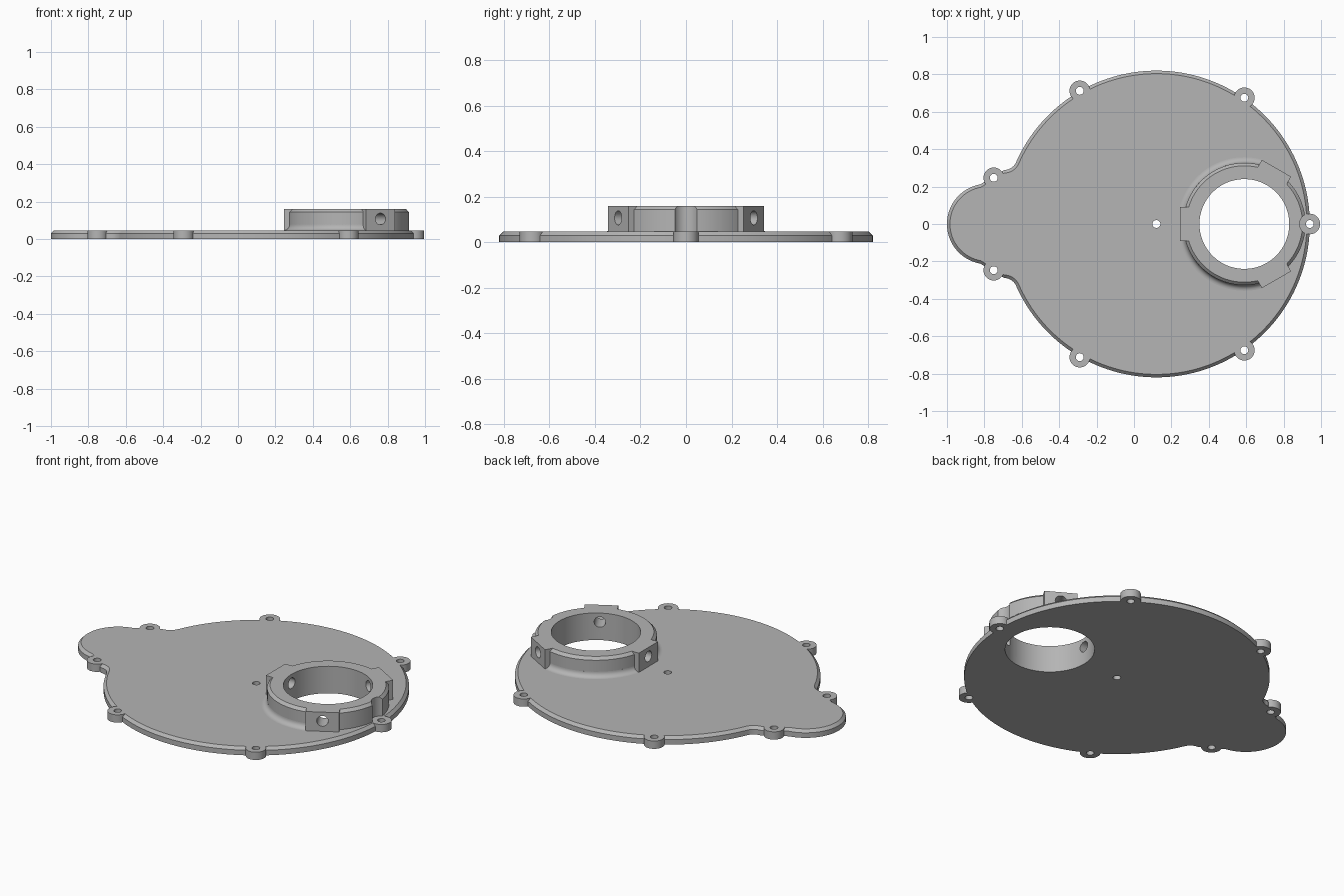
import bpy, bmesh
from math import sin, cos, pi, radians, atan2, hypot
from mathutils import Matrix, Vector

cube = bpy.data.objects.get("Cube")
if cube:
    bpy.data.objects.remove(cube, do_unlink=True)

# One grey material
grey = bpy.data.materials.new("plain grey")
grey.use_nodes = True
COLOR = (0.46, 0.46, 0.46, 1)
grey.diffuse_color = COLOR
grey.node_tree.nodes["Principled BSDF"].inputs["Base Color"].default_value = COLOR

THICK, TOP, BEVEL = 0.046, 0.16, 0.016
DISC_X, DISC_R = 0.12, 0.82
LOBE_X, LOBE_R = -0.785, 0.215
COLLAR = Vector((0.59, 0, 0))
BORE_R, COLLAR_R, PAD_R = 0.24, 0.327, 0.344


def loft(name, sections, matrix=None):
    """Closed solid skinned through equal-length point loops."""
    bm = bmesh.new()
    loops = [[bm.verts.new(p) for p in s] for s in sections]
    for a, b in zip(loops, loops[1:]):
        for i in range(len(a)):
            j = (i + 1) % len(a)
            bm.faces.new((a[i], a[j], b[j], b[i]))
    bm.faces.new(loops[0][::-1])
    bm.faces.new(loops[-1])
    bmesh.ops.recalc_face_normals(bm, faces=bm.faces)
    if matrix:
        bm.transform(matrix)
    mesh = bpy.data.meshes.new(name)
    bm.to_mesh(mesh)
    bm.free()
    mesh.materials.append(grey)
    obj = bpy.data.objects.new(name, mesh)
    bpy.context.collection.objects.link(obj)
    return obj


def arc(x, y, r, start, end, n):
    angles = [start + (end - start) * i / n for i in range(n + 1)]
    return [(x + r * cos(a), y + r * sin(a)) for a in angles]


def turned(name, profile, matrix=None, n=64):
    """Solid of revolution from (radius, height) pairs."""
    return loft(name, [[(x, y, z) for x, y in arc(0, 0, r, 0, 2 * pi, n)[:-1]]
                       for r, z in profile], matrix)


def cylinder(name, x, y, r, z0, z1, n=32):
    return turned(name, [(r, z0), (r, z1)], Matrix.Translation((x, y, 0)), n)


def combine(obj, tool, operation):
    """Apply a boolean and discard the tool."""
    tool.hide_render = True
    mod = obj.modifiers.new("cut", "BOOLEAN")
    mod.operation, mod.solver, mod.object = operation, "EXACT", tool
    bpy.context.view_layer.objects.active = obj
    bpy.ops.object.modifier_apply(modifier=mod.name)
    bpy.data.objects.remove(tool, do_unlink=True)


def outline(inset, z):
    """Disc blended into the small end lobe, shrunk by an inset."""
    fx, fy = -0.694, 0.358
    to_disc = atan2(-fy, DISC_X - fx)
    blend_r = hypot(DISC_X - fx, fy) - DISC_R + inset
    half = arc(DISC_X, 0, DISC_R - inset, 0, to_disc + pi, 72)
    half += arc(fx, fy, blend_r, to_disc, -pi / 2, 12)[1:]
    half += arc(LOBE_X, 0, LOBE_R - inset, radians(100), pi, 28)
    return [(x, y, z) for x, y in half + [(x, -y) for x, y in half[-2:0:-1]]]


# Cover plate with chamfered upper rim
plate = loft("cover_plate", [outline(0, 0), outline(0, THICK - BEVEL),
                             outline(BEVEL, THICK)])

# Screw ears around the rim
ears = [(0.94, 0)] + [(x, s * y) for s in (1, -1)
                      for x, y in ((0.59, 0.675), (-0.29, 0.712), (-0.75, 0.247))]
for x, y in ears:
    combine(plate, cylinder("ear", x, y, 0.055, 0, THICK, 40), "UNION")
for x, y in ears + [(DISC_X, 0)]:
    combine(plate, cylinder("hole", x, y, 0.021, -0.1, 0.1), "DIFFERENCE")
combine(plate, cylinder("bore", COLLAR.x, 0, BORE_R, -0.1, 0.3, 96), "DIFFERENCE")

# Raised collar with three flat clamp pads
move = Matrix.Translation(COLLAR)
collar = turned("bearing_collar", [(COLLAR_R, THICK), (COLLAR_R, TOP - BEVEL),
                                   (COLLAR_R - BEVEL, TOP)], move, 128)
pad_turns = [move @ Matrix.Rotation(radians(a), 4, "Z") for a in (60, 180, 300)]
for turn in pad_turns:
    ends = [[(x, y, z) for x, y in ((0.2, -0.09), (PAD_R, -0.09), (PAD_R, 0.09), (0.2, 0.09))]
            for z in (THICK, TOP)]
    combine(collar, loft("pad", ends, turn), "UNION")
combine(collar, cylinder("bore", COLLAR.x, 0, BORE_R, -0.1, 0.3, 96), "DIFFERENCE")

# Radial set-screw holes and clearance for the rim screw
for turn in pad_turns:
    lay = turn @ Matrix.Translation((0, 0, 0.107)) @ Matrix.Rotation(pi / 2, 4, "Y")
    combine(collar, turned("screw_hole", [(0.031, 0.15), (0.031, 0.5)], lay, 32), "DIFFERENCE")
combine(collar, cylinder("clearance", 0.94, 0, 0.055, 0, 0.3, 40), "DIFFERENCE")

# Concave fillets at the collar foot, between the pads
parts = [plate, collar]
FIL = 0.03
curve = arc(COLLAR_R + FIL, THICK + FIL, FIL, pi, 1.5 * pi, 8)
section = curve + [(COLLAR_R - 0.01, THICK), (COLLAR_R - 0.01, THICK + FIL)]
for side, start in (("back", 74), ("front", 194)):
    sweep = [radians(start + i * 2) for i in range(47)]
    parts.append(loft(side + "_collar_fillet",
                      [[(r * cos(a), r * sin(a), z) for r, z in section] for a in sweep], move))

# Smooth curved walls, crisp edges
bpy.ops.object.select_all(action="DESELECT")
for part in parts:
    part.select_set(True)
bpy.context.view_layer.objects.active = plate
bpy.ops.object.shade_smooth_by_angle(angle=radians(30))
